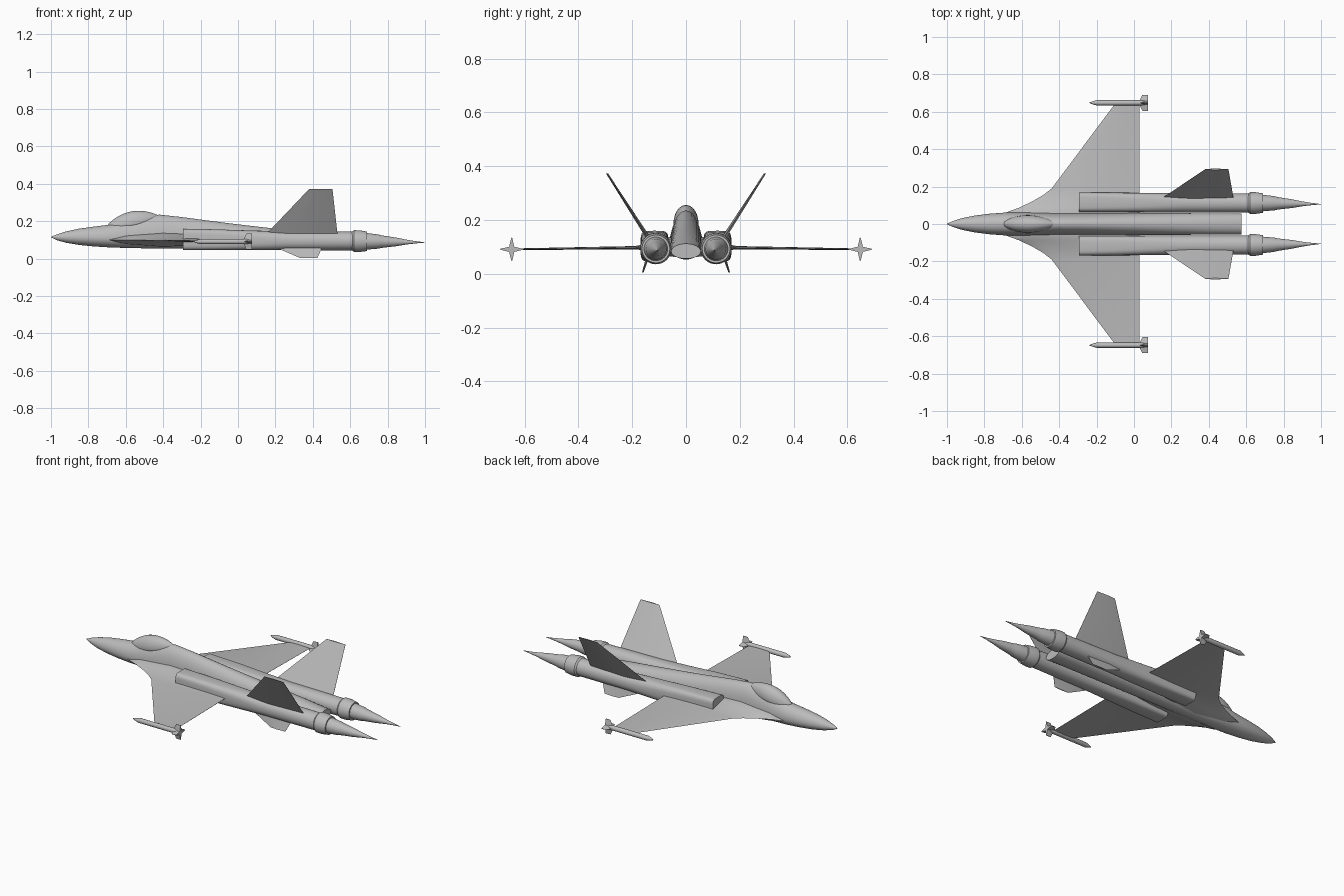
import bpy, bmesh, math
from mathutils import Vector, Matrix

cube = bpy.data.objects.get("Cube")
if cube:
    bpy.data.objects.remove(cube, do_unlink=True)

grey = bpy.data.materials.new("airframe grey")
grey.use_nodes = True
colour = (0.5, 0.5, 0.5, 1)
grey.diffuse_color = colour
grey.node_tree.nodes["Principled BSDF"].inputs["Base Color"].default_value = colour


def finish(name, bm, angle=35):
    bmesh.ops.remove_doubles(bm, verts=bm.verts, dist=1e-5)
    bmesh.ops.recalc_face_normals(bm, faces=bm.faces)
    mesh = bpy.data.meshes.new(name)
    bm.to_mesh(mesh)
    bm.free()
    mesh.materials.append(grey)
    obj = bpy.data.objects.new(name, mesh)
    bpy.context.collection.objects.link(obj)
    bpy.ops.object.select_all(action='DESELECT')
    obj.select_set(True)
    bpy.context.view_layer.objects.active = obj
    bpy.ops.object.shade_smooth_by_angle(angle=math.radians(angle))
    return obj


def loft(name, rings, angle=35):
    """Skin a list of closed rings of points and cap both ends."""
    bm = bmesh.new()
    rows = [[bm.verts.new(p) for p in ring] for ring in rings]
    n = len(rows[0])
    for a, b in zip(rows, rows[1:]):
        for i in range(n):
            j = (i + 1) % n
            bm.faces.new((a[i], a[j], b[j], b[i]))
    bm.faces.new(rows[0])
    bm.faces.new(rows[-1])
    return finish(name, bm, angle)


def section(x, yc, half_w, bottom, mid, top, power=2.0, n=32):
    """Upright rounded section, boxier with a higher power."""
    ring = []
    for i in range(n):
        t = 2 * math.pi * i / n
        c, s = math.cos(t), math.sin(t)
        y = math.copysign(abs(c) ** (2 / power), c) * half_w
        k = math.copysign(abs(s) ** (2 / power), s)
        ring.append((x, yc + y, mid + k * ((top - mid) if k > 0 else (mid - bottom))))
    return ring


# Fuselage: x, half width, bottom, widest height, top
body = [
    (-1.0, 0.001, 0.114, 0.115, 0.116),
    (-0.97, 0.015, 0.099, 0.115, 0.129),
    (-0.92, 0.031, 0.085, 0.114, 0.145),
    (-0.85, 0.045, 0.073, 0.113, 0.160),
    (-0.77, 0.055, 0.065, 0.111, 0.171),
    (-0.69, 0.061, 0.060, 0.110, 0.181),
    (-0.60, 0.062, 0.057, 0.110, 0.205),
    (-0.50, 0.060, 0.055, 0.108, 0.226),
    (-0.42, 0.058, 0.054, 0.106, 0.235),
    (-0.30, 0.058, 0.053, 0.105, 0.222),
    (-0.15, 0.058, 0.053, 0.105, 0.202),
    (0.0, 0.058, 0.053, 0.103, 0.183),
    (0.20, 0.058, 0.053, 0.100, 0.160),
    (0.40, 0.057, 0.054, 0.092, 0.138),
    (0.575, 0.055, 0.056, 0.082, 0.112),
]
loft("fuselage", [section(x, 0, w, b, m, t) for x, w, b, m, t in body])

# Canopy: teardrop, pitched to follow the spine
canopy = []
for i in range(17):
    u = i / 16
    r = max(math.sin(math.pi * u ** 0.9) ** 0.75 if 0 < u < 1 else 0, 0.01)
    x = -0.71 + 0.305 * u
    mid = 0.16 + 0.055 * u
    canopy.append(section(x, 0, 0.047 * r, mid - 0.03 * r, mid, mid + 0.067 * r, n=24))
loft("canopy", canopy)

# Blended wing: span, leading x, trailing x, height, half thickness
wing = [
    (0.0, -0.70, 0.03, 0.100, 0.040),
    (0.06, -0.69, 0.03, 0.100, 0.036),
    (0.085, -0.62, 0.03, 0.100, 0.028),
    (0.12, -0.545, 0.03, 0.099, 0.018),
    (0.155, -0.485, 0.03, 0.098, 0.011),
    (0.19, -0.44, 0.03, 0.097, 0.006),
    (0.645, -0.10, 0.03, 0.091, 0.003),
]
profile = [(0, 0), (0.12, 0.6), (0.4, 1), (0.7, 0.75), (1, 0.1),
           (1, -0.1), (0.7, -0.75), (0.4, -1), (0.12, -0.6)]

# Engine: x, centre y, half width, bottom, top, boxiness
engine = [
    (-0.295, 0.117, 0.052, 0.045, 0.160, 5),
    (-0.10, 0.116, 0.052, 0.045, 0.156, 4),
    (0.08, 0.114, 0.052, 0.045, 0.150, 3),
    (0.25, 0.113, 0.052, 0.045, 0.146, 2.2),
    (0.62, 0.112, 0.051, 0.044, 0.144, 2),
]
# Nozzle and plume: x, radius
nozzle = [(0.61, 0.05), (0.62, 0.058), (0.65, 0.058), (0.69, 0.052), (0.69, 0.044),
          (0.75, 0.038), (0.765, 0.034), (0.80, 0.029), (0.84, 0.024),
          (0.90, 0.013), (0.95, 0.006), (1.0, 0.0008)]
missile = [(-0.24, 0.001), (-0.225, 0.007), (-0.20, 0.014), (0.075, 0.014)]


def fin(name, root, tip, thick, tip_thick):
    """Thin tapered fin; root and tip are (lead x, trail x, y, z)."""
    rings = []
    for (x0, x1, y, z), t in ((root, thick), (tip, tip_thick)):
        xm = x0 + 0.4 * (x1 - x0)
        rings.append([(x0, y, z), (xm, y + t, z), (x1, y + 0.1 * t, z),
                      (x1, y - 0.1 * t, z), (xm, y - t, z)])
    loft(name, rings, 20)


for side, s in (("right", -1), ("left", 1)):
    loft(side + "_wing", [[(x0 + (x1 - x0) * u, s * y, z + h * v) for u, v in profile]
                          for y, x0, x1, z, h in wing])
    loft(side + "_engine", [section(x, s * y, w, b, (b + t) / 2, t, p)
                            for x, y, w, b, t, p in engine])
    loft(side + "_nozzle", [section(x, s * (0.112 - max(0, x - 0.69) * 0.02), r,
                                    0.094 - r - (x - 0.61) * 0.02, 0.094 - (x - 0.61) * 0.02,
                                    0.094 + r - (x - 0.61) * 0.02) for x, r in nozzle], 30)
    fin(side + "_tail_fin", (0.15, 0.532, s * 0.138, 0.13), (0.38, 0.505, s * 0.293, 0.372),
        0.009, 0.004)
    fin(side + "_ventral_fin", (0.20, 0.45, s * 0.143, 0.06), (0.33, 0.425, s * 0.161, 0.004),
        0.006, 0.003)

    # Wingtip missile with four tapered tail fins
    loft(side + "_missile", [section(x, s * 0.648, r, 0.091 - r, 0.091, 0.091 + r, n=12)
                             for x, r in missile])
    bm = bmesh.new()
    for k in range(4):
        turn = Matrix.Rotation(k * math.pi / 2, 4, 'X')
        rings = []
        for d, x0, t in ((0.008, 0.028, 0.010), (0.043, 0.045, 0.0015)):
            rings.append([bm.verts.new(turn @ Vector(p) + Vector((0, s * 0.648, 0.091)))
                          for p in ((x0, 0, d), (0.06, t, d), (0.075, t, d),
                                    (0.075, -t, d), (0.06, -t, d))])
        a, b = rings
        for i in range(5):
            j = (i + 1) % 5
            bm.faces.new((a[i], a[j], b[j], b[i]))
        bm.faces.new(a)
        bm.faces.new(b)
    finish(side + "_missile_fins", bm, 20)
